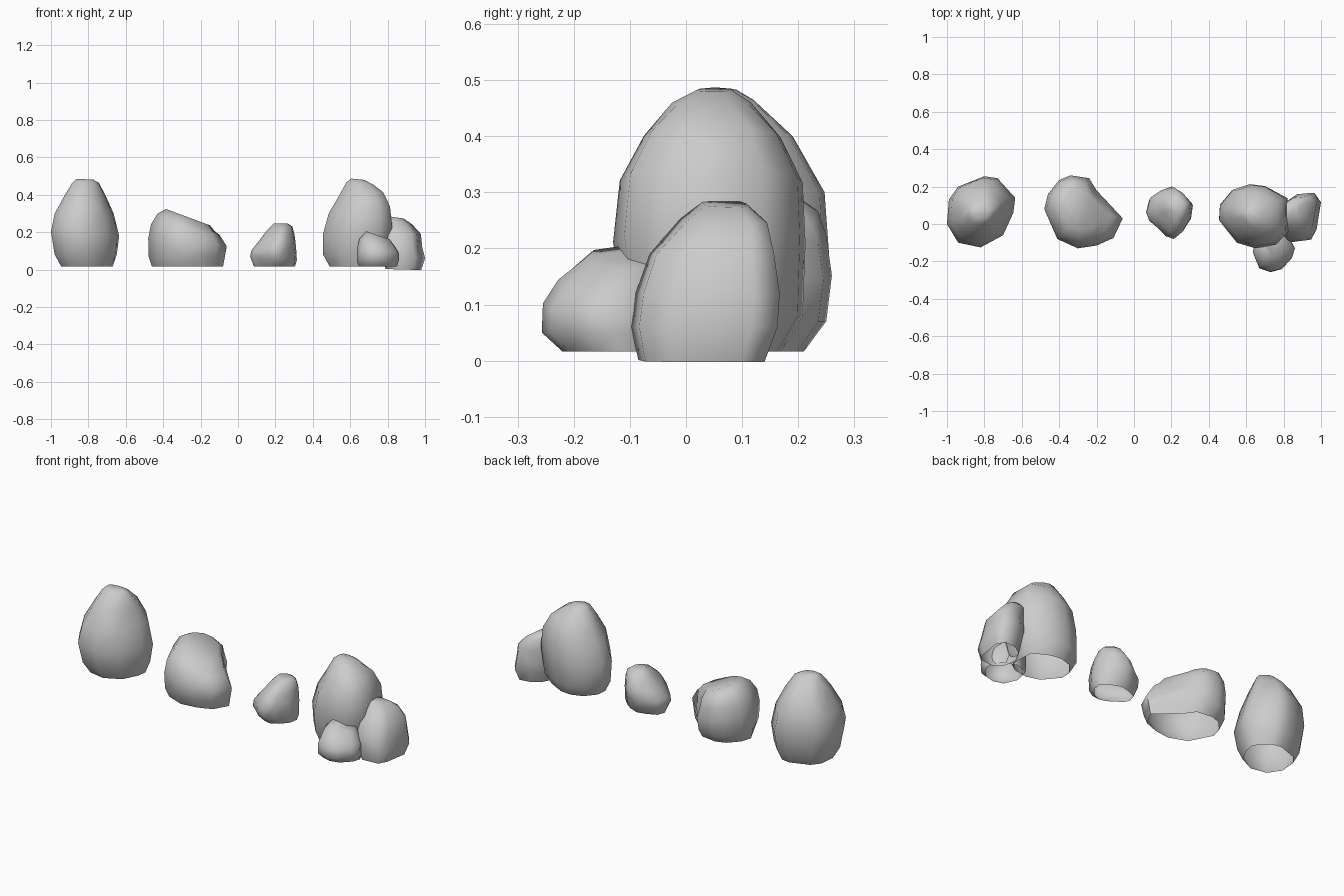
import bpy, bmesh, math


def rock(name, outline, rings):
    """Loft a plan outline through rings of (z, x0, x1, y0, y1, slope in x)."""
    xs, ys = zip(*outline)
    lo_x, lo_y = min(xs), min(ys)
    w, d = max(xs) - lo_x, max(ys) - lo_y
    bm = bmesh.new()
    loops = []
    for z, x0, x1, y0, y1, slope in rings:
        loop = []
        for x, y in outline:
            u, v = (x - lo_x) / w, (y - lo_y) / d
            loop.append(bm.verts.new((x0 + u * (x1 - x0), y0 + v * (y1 - y0),
                                      z + slope * (u - 0.5) * (x1 - x0))))
        loops.append(loop)
    n = len(outline)
    for a, b in zip(loops, loops[1:]):
        for i in range(n):
            j = (i + 1) % n
            bm.faces.new((a[j], a[i], b[i], b[j]))  # outlines run clockwise
    bm.faces.new(loops[-1][::-1])  # closed top, open underside
    bmesh.ops.triangulate(bm, faces=[f for f in bm.faces if len(f.verts) == 4])
    mesh = bpy.data.meshes.new(name)
    bm.to_mesh(mesh)
    bm.free()
    ob = bpy.data.objects.new(name, mesh)
    bpy.context.collection.objects.link(ob)
    bpy.ops.object.select_all(action='DESELECT')
    ob.select_set(True)
    bpy.context.view_layer.objects.active = ob
    bpy.ops.object.shade_smooth_by_angle(angle=math.radians(65))
    return ob


# Tall standing boulder on the left
rock("tall_boulder",
     [(-1, .0), (-.99, .13), (-.94, .2), (-.8, .255), (-.73, .245), (-.635, .14),
      (-.645, .06), (-.7, -.06), (-.82, -.125), (-.94, -.1)],
     [(.016, -.945, -.67, -.06, .2, 0), (.08, -.98, -.648, -.1, .235, 0),
      (.19, -1, -.635, -.125, .255, -.06), (.3, -.98, -.665, -.1, .247, 0),
      (.4, -.925, -.71, -.05, .19, 0), (.465, -.885, -.745, .0, .12, 0),
      (.483, -.865, -.775, .03, .09, -.05)])

# Wide wedge-topped boulder
rock("wedge_boulder",
     [(-.48, .08), (-.46, .16), (-.4, .235), (-.34, .26), (-.24, .245), (-.2, .18),
      (-.06, .03), (-.11, -.075), (-.2, -.115), (-.3, -.13), (-.41, -.08)],
     [(.016, -.46, -.08, -.09, .21, 0), (.07, -.478, -.07, -.12, .25, 0),
      (.145, -.48, -.06, -.13, .26, -.1), (.215, -.465, -.1, -.11, .25, -.15),
      (.25, -.43, -.12, -.08, .235, -.32), (.28, -.385, -.15, -.03, .19, -.37)])

# Small pebble
rock("small_rock",
     [(.065, .07), (.08, .14), (.14, .18), (.2, .2), (.26, .165), (.31, .11),
      (.3, .03), (.26, -.04), (.21, -.08), (.165, -.065), (.08, .02)],
     [(.016, .085, .305, -.02, .15, 0), (.06, .065, .315, -.07, .18, -.08),
      (.115, .072, .31, -.08, .2, .1), (.17, .11, .302, -.055, .195, .2),
      (.22, .155, .29, .0, .165, .15), (.245, .19, .268, .05, .13, 0)])

# Clustered group: large boulder
rock("cluster_large_rock",
     [(.455, .02), (.46, .1), (.53, .185), (.62, .215), (.7, .205), (.82, .14),
      (.825, -.04), (.76, -.11), (.65, -.13), (.55, -.1)],
     [(.016, .49, .77, -.08, .17, 0), (.08, .455, .8, -.105, .208, 0),
      (.21, .455, .825, -.13, .213, .1), (.32, .485, .812, -.118, .208, .12),
      (.4, .535, .775, -.075, .168, .12), (.46, .58, .725, -.025, .115, -.1),
      (.483, .605, .675, .02, .08, -.1)])

# Clustered group: side rock
rock("cluster_side_rock",
     [(.76, .03), (.82, .12), (.88, .16), (.965, .168), (1, .12), (.975, -.03),
      (.945, -.085), (.83, -.1), (.78, -.06)],
     [(.0, .79, .98, -.085, .14, -.03), (.06, .77, 1, -.098, .163, 0),
      (.12, .76, .985, -.09, .167, 0), (.19, .765, .978, -.065, .157, 0),
      (.25, .775, .93, -.01, .145, -.1), (.28, .79, .885, .03, .11, -.15)])

# Clustered group: front rock
rock("cluster_front_rock",
     [(.635, -.15), (.66, -.05), (.74, -.02), (.82, -.05), (.86, -.13),
      (.845, -.18), (.79, -.24), (.73, -.255), (.67, -.235)],
     [(.016, .645, .85, -.22, -.02, 0), (.05, .635, .86, -.257, -.02, 0),
      (.1, .635, .86, -.255, -.02, -.1), (.14, .65, .845, -.228, -.03, -.25),
      (.183, .685, .81, -.175, -.05, -.33)])
